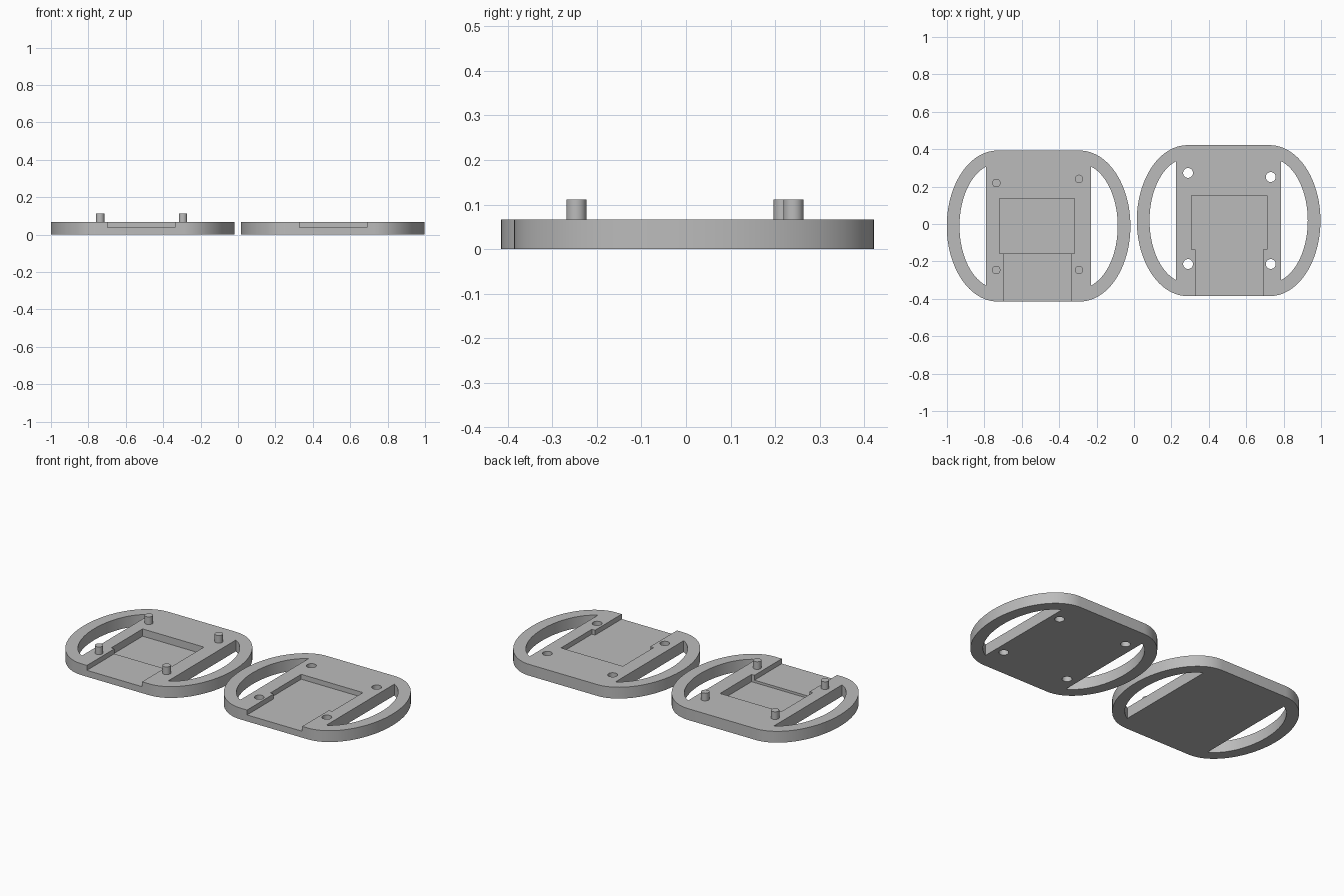
import bpy
import bmesh
from math import sin, cos, pi, radians

cube = bpy.data.objects.get("Cube")
if cube:
    bpy.data.objects.remove(cube, do_unlink=True)

THICK = 0.067
CHANNEL_Z = 0.038
HALF_FLAT, END_RX, HALF_Y = 0.22, 0.271, 0.4035
SLOT_X, SLOT_RX, SLOT_RY = 0.281, 0.203, 0.333

grey = bpy.data.materials.new("plain_grey")
grey.use_nodes = True
grey.diffuse_color = (0.5, 0.5, 0.5, 1)
grey.node_tree.nodes["Principled BSDF"].inputs["Base Color"].default_value = (0.5, 0.5, 0.5, 1)


def prism(name, points, z0, z1):
    """Extrude a flat counter-clockwise outline from z0 to z1."""
    bm = bmesh.new()
    base = bm.faces.new([bm.verts.new((x, y, z0)) for x, y in points])
    grown = bmesh.ops.extrude_face_region(bm, geom=[base])["geom"]
    for v in grown:
        if isinstance(v, bmesh.types.BMVert):
            v.co.z = z1
    bmesh.ops.recalc_face_normals(bm, faces=bm.faces)
    mesh = bpy.data.meshes.new(name)
    bm.to_mesh(mesh)
    bm.free()
    mesh.materials.append(grey)
    obj = bpy.data.objects.new(name, mesh)
    bpy.context.collection.objects.link(obj)
    return obj


def arc(cx, cy, rx, ry, a0, a1, n):
    return [(cx + rx * cos(a0 + (a1 - a0) * i / n), cy + ry * sin(a0 + (a1 - a0) * i / n))
            for i in range(n + 1)]


def circle(x, y, r):
    return arc(x, y, r, r, 0, 2 * pi, 32)[:-1]


def rect(x0, x1, y0, y1):
    return [(x0, y0), (x1, y0), (x1, y1), (x0, y1)]


def cut(obj, points, z0=-0.1, z1=0.2):
    """Subtract a prism from obj and discard the cutter."""
    cutter = prism("cutter", points, z0, z1)
    cutter.hide_render = True
    mod = obj.modifiers.new("cut", "BOOLEAN")
    mod.operation, mod.solver, mod.object = "DIFFERENCE", "EXACT", cutter
    deps = bpy.context.evaluated_depsgraph_get()
    mesh = bpy.data.meshes.new_from_object(obj.evaluated_get(deps))
    obj.modifiers.clear()
    obj.data = mesh
    bpy.data.objects.remove(cutter, do_unlink=True)


def smooth(obj):
    bpy.ops.object.select_all(action="DESELECT")
    obj.select_set(True)
    bpy.context.view_layer.objects.active = obj
    bpy.ops.object.shade_smooth_by_angle(angle=radians(30))


def strap_plate(name, cx, cy):
    """Plate with elliptical ends and a strap slot on each side."""
    outline = (arc(cx + HALF_FLAT, cy, END_RX, HALF_Y, -pi / 2, pi / 2, 48)
               + arc(cx - HALF_FLAT, cy, END_RX, HALF_Y, pi / 2, 3 * pi / 2, 48))
    plate = prism(name, outline, 0, THICK)
    # Slot arcs stop where the ellipse meets the straight inner edge
    import_angle = pi / 2 - (SLOT_X - HALF_FLAT) / SLOT_RX * 1.015
    for start, side in ((0, 1), (pi, -1)):
        cut(plate, arc(cx + side * HALF_FLAT, cy, SLOT_RX, SLOT_RY,
                       start - import_angle, start + import_angle, 40))
    return plate


# Plate with pegs: shallow cable channel leading to a deeper pocket
peg_plate = strap_plate("peg_plate", -0.51, -0.011)
cut(peg_plate, rect(-0.698, -0.337, -0.6, 0.0), CHANNEL_Z)
cut(peg_plate, rect(-0.719, -0.318, -0.158, 0.136), 0.024)
smooth(peg_plate)

pegs = [(-0.736, 0.219), (-0.294, 0.241), (-0.737, -0.246), (-0.294, -0.246)]
for i, (x, y) in enumerate(pegs):
    smooth(prism(f"peg_{i + 1}", circle(x, y, 0.0225), 0.03, 0.112))

# Plate with holes: pocket and channel share one floor
hole_plate = strap_plate("hole_plate", 0.506, 0.018)
cut(hole_plate, [(0.329, -0.6), (0.69, -0.6), (0.69, -0.136), (0.711, -0.136),
                 (0.711, 0.152), (0.307, 0.152), (0.307, -0.136), (0.329, -0.136)], CHANNEL_Z)
for x, y in [(0.289, 0.273), (0.731, 0.251), (0.289, -0.214), (0.731, -0.214)]:
    cut(hole_plate, circle(x, y, 0.0265))
smooth(hole_plate)
